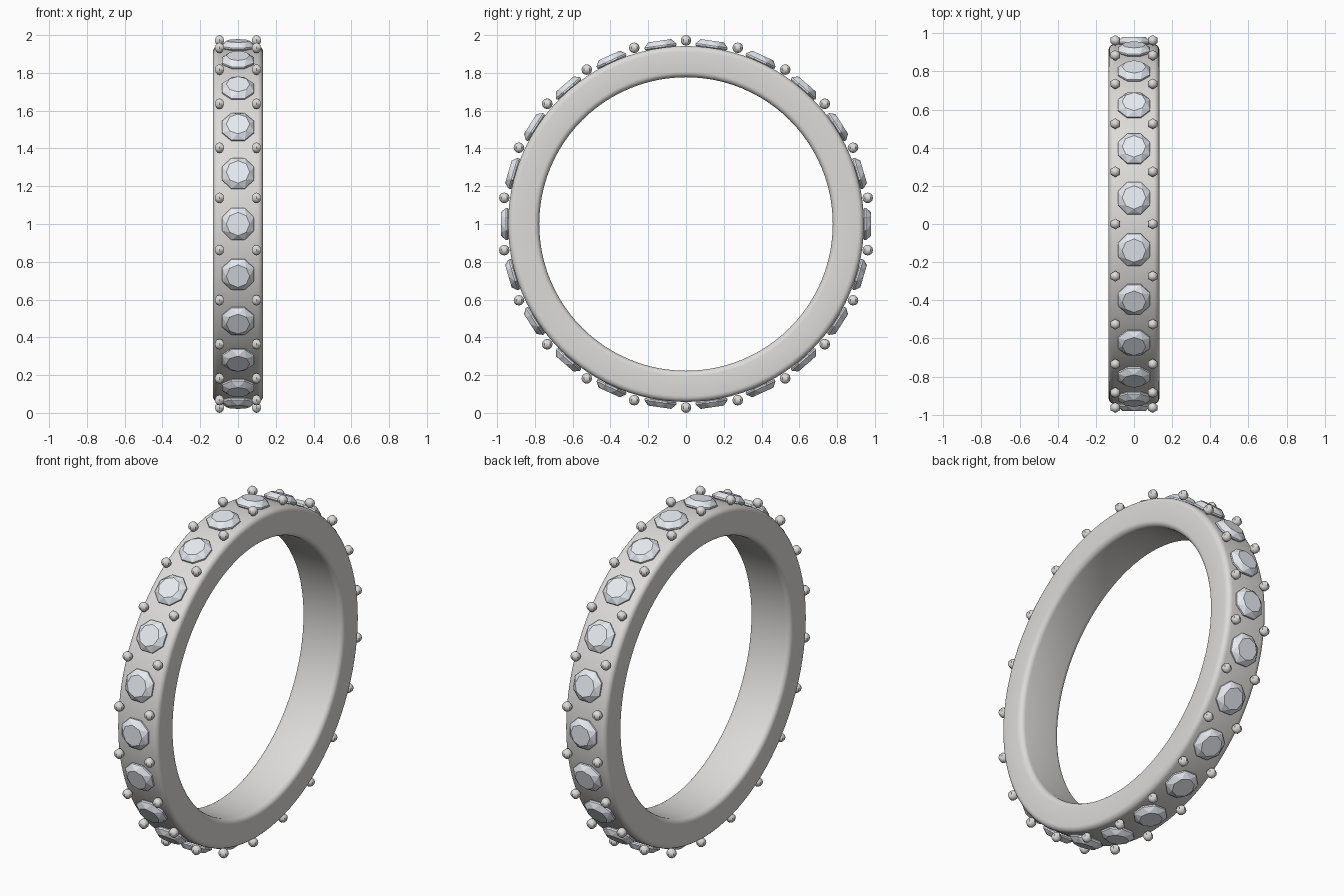
import bpy, bmesh
from math import sin, cos, pi, radians
from mathutils import Matrix, Vector

if "Cube" in bpy.data.objects:
    bpy.data.objects.remove(bpy.data.objects["Cube"])

COUNT = 22            # stones around the band
CENTRE = Vector((0, 0, 1))


def material(name, rgb):
    m = bpy.data.materials.new(name)
    m.diffuse_color = (*rgb, 1)
    m.use_nodes = True
    m.node_tree.nodes["Principled BSDF"].inputs["Base Color"].default_value = m.diffuse_color
    return m


metal = material("metal", (0.72, 0.71, 0.69))
crystal = material("crystal", (0.80, 0.83, 0.88))


def finish(bm, name, mat, smooth=False):
    bmesh.ops.recalc_face_normals(bm, faces=bm.faces)
    me = bpy.data.meshes.new(name)
    bm.to_mesh(me)
    bm.free()
    me.materials.append(mat)
    ob = bpy.data.objects.new(name, me)
    bpy.context.collection.objects.link(ob)
    if smooth:
        bpy.ops.object.select_all(action='DESELECT')
        bpy.context.view_layer.objects.active = ob
        ob.select_set(True)
        bpy.ops.object.shade_smooth_by_angle(angle=radians(50))
    return ob


def bridge(bm, lower, upper):
    n = len(lower)
    for i in range(n):
        j = (i + 1) % n
        bm.faces.new((lower[i], lower[j], upper[j], upper[i]))


# Band: rounded rectangle section revolved about the x axis
R_IN, R_OUT, HALF, FILLET, STEPS, SEG = 0.777, 0.942, 0.133, 0.03, 5, 96
section = []
for cx, cr, start in ((HALF - FILLET, R_OUT - FILLET, 0),
                      (-HALF + FILLET, R_OUT - FILLET, 90),
                      (-HALF + FILLET, R_IN + FILLET, 180),
                      (HALF - FILLET, R_IN + FILLET, 270)):
    for k in range(STEPS + 1):
        t = radians(start + 90 * k / STEPS)
        section.append((cx + FILLET * cos(t), cr + FILLET * sin(t)))
bm = bmesh.new()
rings = []
for s in range(SEG):
    a = 2 * pi * s / SEG
    rings.append([bm.verts.new((x, r * sin(a), 1 + r * cos(a))) for x, r in section])
for s in range(SEG):
    bridge(bm, rings[s], rings[(s + 1) % SEG])
finish(bm, "band", metal, smooth=True)


# Stones: octagonal girdle, twisted table, pointed pavilion sunk in the band
def octagon(bm, radius, height, turn):
    return [bm.verts.new((radius * cos(turn + i * pi / 4),
                          radius * sin(turn + i * pi / 4), height)) for i in range(8)]


def stone(name, angle):
    bm = bmesh.new()
    low = octagon(bm, 0.092, 0.945, pi / 8)
    girdle = octagon(bm, 0.092, 0.954, pi / 8)
    table = octagon(bm, 0.062, 0.980, pi / 4)
    bridge(bm, low, girdle)
    for i in range(8):
        j = (i + 1) % 8
        bm.faces.new((girdle[i], girdle[j], table[i]))
        bm.faces.new((girdle[j], table[j], table[i]))
    bm.faces.new(table)
    culet = bm.verts.new((0, 0, 0.86))
    for i in range(8):
        bm.faces.new((low[(i + 1) % 8], low[i], culet))
    bm.transform(Matrix.Translation(CENTRE) @ Matrix.Rotation(angle, 4, 'X'))
    finish(bm, name, crystal)


for k in range(COUNT):
    stone(f"stone_{k + 1}", 2 * pi * (k + 0.5) / COUNT)

# Prong beads: a pair between each two stones
bm = bmesh.new()
for k in range(COUNT):
    a = 2 * pi * k / COUNT
    for side in (-1, 1):
        spot = CENTRE + Vector((side * 0.098, 0.972 * sin(a), 0.972 * cos(a)))
        bmesh.ops.create_uvsphere(bm, u_segments=6, v_segments=6, radius=0.028,
                                  matrix=Matrix.Translation(spot))
finish(bm, "prong_beads", metal, smooth=True)
